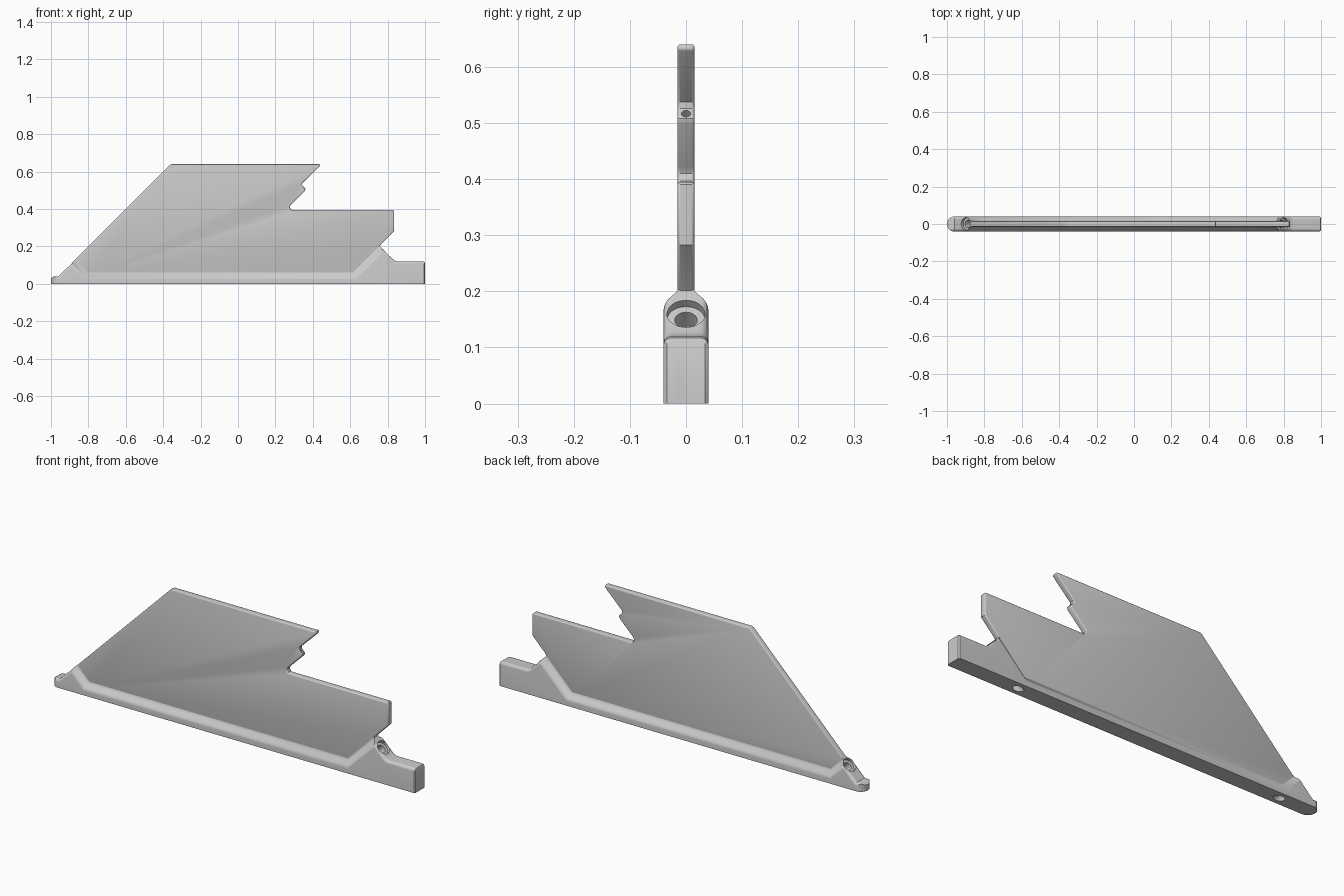
import bpy, bmesh, math
from mathutils import Vector

old = bpy.data.objects.get("Cube")
if old:
    bpy.data.objects.remove(old)

grey = bpy.data.materials.new("plain_grey")
grey.use_nodes = True
tone = (0.6, 0.6, 0.6, 1)
grey.diffuse_color = tone
grey.node_tree.nodes["Principled BSDF"].inputs["Base Color"].default_value = tone


def loft(name, rings):
    """Solid through matching closed rings of 3D points."""
    bm = bmesh.new()
    loops = [[bm.verts.new(p) for p in ring] for ring in rings]
    n = len(loops[0])
    for a, b in zip(loops, loops[1:]):
        for i in range(n):
            j = (i + 1) % n
            bm.faces.new((a[i], a[j], b[j], b[i]))
    bm.faces.new(loops[0])
    bm.faces.new(loops[-1])
    bmesh.ops.recalc_face_normals(bm, faces=bm.faces)
    mesh = bpy.data.meshes.new(name)
    bm.to_mesh(mesh)
    bm.free()
    mesh.materials.append(grey)
    obj = bpy.data.objects.new(name, mesh)
    bpy.context.collection.objects.link(obj)
    return obj


def bore(name, mouth, inward, sections):
    """Stepped round cutter; sections are (depth, radius)."""
    d = Vector(inward).normalized()
    side = Vector((0, 1, 0))
    up = d.cross(side)
    angles = [math.tau * k / 32 for k in range(32)]
    return loft(name, [[Vector(mouth) + d * depth + (side * math.cos(a) + up * math.sin(a)) * r
                        for a in angles] for depth, r in sections])


def apply_modifier(obj, kind, **settings):
    mod = obj.modifiers.new(kind, kind)
    for key, value in settings.items():
        setattr(mod, key, value)
    bpy.ops.object.select_all(action='DESELECT')
    bpy.context.view_layer.objects.active = obj
    obj.select_set(True)
    bpy.ops.object.modifier_apply(modifier=mod.name)


def boolean(obj, other, operation):
    apply_modifier(obj, 'BOOLEAN', object=other, operation=operation, solver='EXACT')


# Thin upright plate with the stepped, notched end
outline = [(-0.80, 0.03), (-0.88, 0.12), (-0.365, 0.635), (-0.355, 0.64),
           (0.435, 0.64), (0.44, 0.632), (0.343, 0.537), (0.343, 0.526),
           (0.36, 0.508), (0.358, 0.497), (0.282, 0.422), (0.277, 0.41),
           (0.283, 0.397), (0.29, 0.395), (0.83, 0.395), (0.835, 0.39),
           (0.835, 0.283), (0.765, 0.212), (0.757, 0.2), (0.6, 0.04)]
plate = loft("upright_plate", [[(x, y, z) for x, z in outline] for y in (-0.015, 0.015)])
apply_modifier(plate, 'BEVEL', width=0.005, segments=3, limit_method='ANGLE',
               angle_limit=math.radians(60), use_clamp_overlap=False)


# Thick foot whose upper border flares smoothly down from the plate
def foot_ring(y, drop, ease):
    k = math.sqrt(2)
    right, left = 0.55 + k * drop, -0.74 - k * drop     # sloping border lines
    slope_r, slope_l = 0.96 - k * ease, 1.0 - k * ease  # ramps at both ends
    tail, toe, border = 0.12 - ease, 0.04 - ease, 0.065 - drop
    pts = [(-1, 0), (1, 0), (1, tail - 0.01), (0.997, tail - 0.003), (0.99, tail),
           (slope_r - tail + 0.01, tail), (slope_r - tail - 0.007, tail + 0.007),
           ((slope_r + right) / 2, (slope_r - right) / 2),
           (right + border, border), (left - border, border),
           ((left - slope_l) / 2, (left + slope_l) / 2),
           (toe - slope_l, toe), (-0.985, toe), (-1, toe - 0.01)]
    return [(x, y, z) for x, z in pts]


half_rings = []
steps, radius = 10, 0.014
for i in range(steps + 1):
    s = i / steps
    y = 0.0145 + 0.0255 * (1 - math.cos(math.pi * s)) / 2
    over = max(0, y - 0.04 + radius)
    half_rings.append((y, 0.042 * s, radius - math.sqrt(max(0, radius ** 2 - over ** 2))))
rings = [foot_ring(-y, d, e) for y, d, e in reversed(half_rings)]
rings += [foot_ring(y, d, e) for y, d, e in half_rings]
foot = loft("foot", rings)

# Round the toe and ease the tail corners in plan
w = 0.0402
plan = [(1, -w + 0.006), (1, w - 0.006), (0.994, w)]
plan += [(-0.96 - w * math.sin(a), w * math.cos(a))
         for a in [math.pi * k / 24 for k in range(25)]]
plan += [(0.994, -w)]
trim = loft("plan_trim", [[(x, y, z) for x, y in plan] for z in (-0.1, 0.4)])
boolean(foot, trim, 'INTERSECT')

# Recessed screw holes through the ramps, and a small pin hole in the notch
screw = [(-0.06, 0.034), (0.016, 0.034), (0.0161, 0.02), (0.4, 0.02)]
cutters = [bore("tail_bore", (0.80, 0, 0.16), (-1, 0, -1), screw),
           bore("toe_bore", (-0.90, 0, 0.10), (1, 0, -1), screw),
           bore("pin_bore", (0.352, 0, 0.517), (-1, 0, -1), [(-0.03, 0.008), (0.1, 0.008)])]
for cutter in cutters:
    boolean(plate, cutter, 'DIFFERENCE')
for cutter in cutters[:2]:
    boolean(foot, cutter, 'DIFFERENCE')
for helper in cutters + [trim]:
    bpy.data.objects.remove(helper)

# Smooth rounded surfaces, keep real edges crisp
for obj in (plate, foot):
    bpy.ops.object.select_all(action='DESELECT')
    bpy.context.view_layer.objects.active = obj
    obj.select_set(True)
    bpy.ops.object.shade_smooth_by_angle(angle=math.radians(35))
